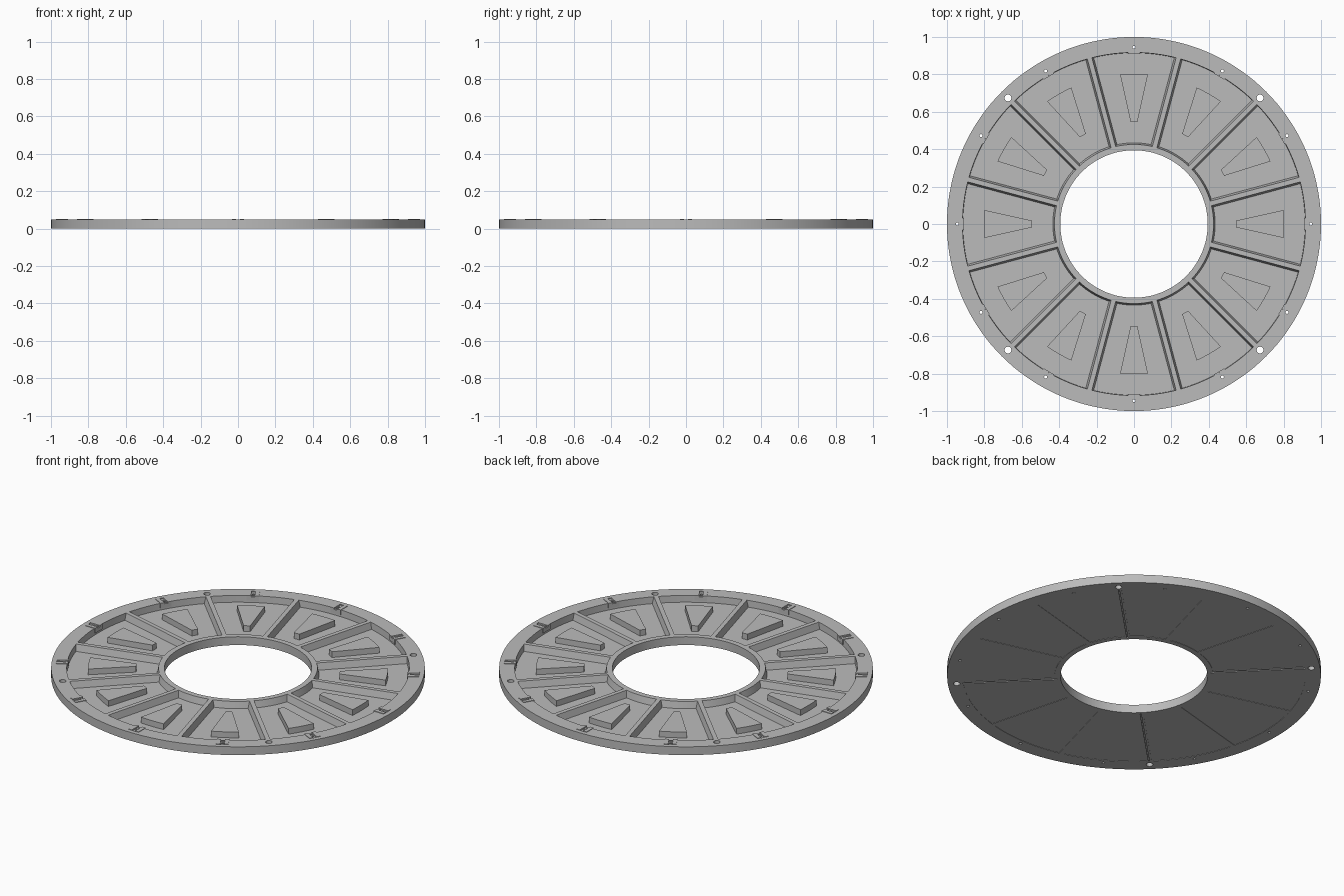
import bpy, bmesh
from math import sin, cos, asin, pi, radians
from mathutils import Matrix, Vector

old = bpy.data.objects.get("Cube")
if old:
    bpy.data.objects.remove(old, do_unlink=True)

COUNT = 12
TOP, FLOOR = 0.049, 0.01

grey = bpy.data.materials.new("plain grey")
grey.use_nodes = True
colour = (0.5, 0.5, 0.5, 1)
grey.diffuse_color = colour
grey.node_tree.nodes["Principled BSDF"].inputs["Base Color"].default_value = colour


def prism(bm, low, high, z0, z1, turn=0.0):
    """Closed solid between two matching outlines, turned about z."""
    rot = Matrix.Rotation(turn, 3, 'Z')
    a = [bm.verts.new(rot @ Vector((x, y, z0))) for x, y in low]
    b = [bm.verts.new(rot @ Vector((x, y, z1))) for x, y in high]
    n = len(a)
    bm.faces.new(a[::-1])
    bm.faces.new(b)
    for i in range(n):
        j = (i + 1) % n
        bm.faces.new((a[i], a[j], b[j], b[i]))


def circle(r, n, cx=0.0):
    return [(cx + r * cos(2 * pi * i / n), r * sin(2 * pi * i / n)) for i in range(n)]


def sector(r0, r1, gap, steps=12):
    """Wedge outline around +x whose sides run parallel to the ribs."""
    pts = []
    for r, sign in ((r1, 1), (r0, -1)):
        half = pi / COUNT - asin(gap / r)
        pts += [(r * cos(t), r * sin(t))
                for t in (sign * half * (2 * i / steps - 1) for i in range(steps + 1))]
    return pts


def box(x0, x1, half):
    return [(x0, -half), (x1, -half), (x1, half), (x0, half)]


def finish(bm, name, cutter=False):
    bmesh.ops.recalc_face_normals(bm, faces=bm.faces)
    mesh = bpy.data.meshes.new(name)
    bm.to_mesh(mesh)
    bm.free()
    mesh.materials.append(grey)
    ob = bpy.data.objects.new(name, mesh)
    bpy.context.collection.objects.link(ob)
    if cutter:
        ob.hide_render = True
        ob.hide_set(True)
    return ob


def cut(ob, cutter):
    mod = ob.modifiers.new("cut", 'BOOLEAN')
    mod.operation, mod.solver, mod.object = 'DIFFERENCE', 'EXACT', cutter


def smooth(ob):
    bpy.ops.object.select_all(action='DESELECT')
    ob.select_set(True)
    bpy.context.view_layer.objects.active = ob
    for mod in list(ob.modifiers):
        bpy.ops.object.modifier_apply(modifier=mod.name)
    bpy.ops.object.shade_smooth_by_angle(angle=radians(30))


turns = [2 * pi * i / COUNT for i in range(COUNT)]
quarters = [pi / 4 + i * pi / 2 for i in range(4)]

# ring body
bm = bmesh.new()
prism(bm, circle(1, 144), circle(1, 144), 0, TOP)
ring = finish(bm, "ring_body")

# pockets with slightly sloping walls, and shallow panels underneath
bm = bmesh.new()
prism(bm, circle(0.394, 144), circle(0.394, 144), -0.1, 0.1)
for t in turns:
    prism(bm, sector(0.434, 0.915, 0.022), sector(0.425, 0.917, 0.012), FLOOR, TOP + 0.002, t)
    prism(bm, sector(0.425, 0.917, 0.014), sector(0.425, 0.917, 0.014), -0.02, 0.002, t)
# bolt holes and seams between the quarters
for t in quarters:
    prism(bm, circle(0.018, 24, 0.953), circle(0.018, 24, 0.953), -0.1, 0.1, t)
    prism(bm, box(0.41, 0.92, 0.003), box(0.41, 0.92, 0.003), -0.03, 0.005, t)
pockets = finish(bm, "pocket_cutter", True)
cut(ring, pockets)

# clip sockets and pin holes
bm = bmesh.new()
for t in turns:
    prism(bm, box(0.925, 0.974, 0.031), box(0.925, 0.974, 0.031), 0.03, 0.08, t)
sockets = finish(bm, "socket_cutter", True)
cut(ring, sockets)
bm = bmesh.new()
for t in turns:
    prism(bm, circle(0.008, 12, 0.945), circle(0.008, 12, 0.945), -0.1, 0.1, t)
pins = finish(bm, "pin_cutter", True)
cut(ring, pins)

# clips: a square pad with two raised cheeks
bm = bmesh.new()
for t in turns:
    prism(bm, box(0.910, 0.974, 0.033), box(0.910, 0.974, 0.033), 0.022, 0.044, t)
clips = finish(bm, "rim_clips")
cut(clips, pins)
bm = bmesh.new()
for t in turns:
    for side in (-1, 1):
        cheek = [(x, y + side * 0.022) for x, y in box(0.910, 0.974, 0.011)]
        prism(bm, cheek, cheek, 0.044, 0.052, t)
cheeks = finish(bm, "clip_cheeks")

# raised wedge blocks in the pockets
bm = bmesh.new()
arc = [(0.803 * cos(a), 0.803 * sin(a)) for a in (-0.093 + 0.031 * i for i in range(7))]
wedge = [(0.546, 0.018), (0.546, -0.018)] + arc
for t in turns:
    prism(bm, wedge, wedge, FLOOR - 0.002, 0.044, t)
blocks = finish(bm, "wedge_blocks")

for part in (ring, clips, cheeks, blocks):
    smooth(part)
for helper in (pockets, sockets, pins):
    bpy.data.objects.remove(helper, do_unlink=True)
